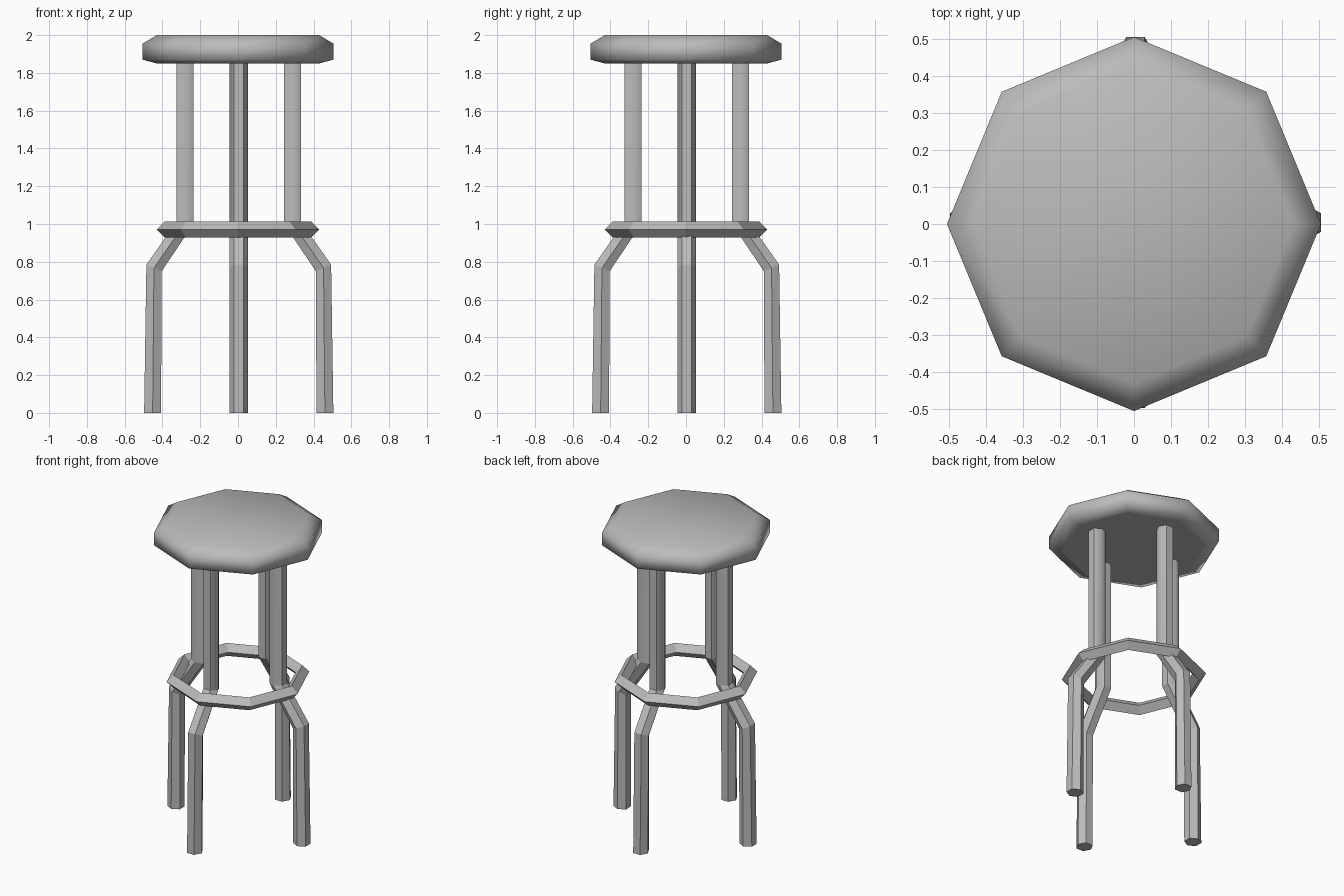
import bpy, bmesh
from math import sin, cos, pi
from mathutils import Matrix

cube = bpy.data.objects.get("Cube")
if cube:
    bpy.data.objects.remove(cube)

grey = bpy.data.materials.new("plain_grey")
grey.use_nodes = True
grey.diffuse_color = (0.5, 0.5, 0.5, 1)
grey.node_tree.nodes["Principled BSDF"].inputs["Base Color"].default_value = (0.5, 0.5, 0.5, 1)


def finish(name, bm):
    bmesh.ops.recalc_face_normals(bm, faces=bm.faces)
    mesh = bpy.data.meshes.new(name)
    bm.to_mesh(mesh)
    bm.free()
    mesh.materials.append(grey)
    obj = bpy.data.objects.new(name, mesh)
    bpy.context.collection.objects.link(obj)
    return obj


def bridge(bm, a, b):
    n = len(a)
    return [bm.faces.new((a[i], a[(i + 1) % n], b[(i + 1) % n], b[i])) for i in range(n)]


def octagon(bm, r, z):
    return [bm.verts.new((r * cos(i * pi / 4), r * sin(i * pi / 4), z)) for i in range(8)]


# Seat: cushioned octagon, soft all round with a flat underside
bm = bmesh.new()
rings = [octagon(bm, r, z) for r, z in [(0.43, 1.85), (0.505, 1.87), (0.505, 1.955), (0.43, 2.0)]]
for a, b in zip(rings, rings[1:]):
    bridge(bm, a, b)
bm.faces.new(rings[-1])
for f in bm.faces:
    f.smooth = True
under = bm.faces.new(rings[0])
for e in under.edges:
    e.smooth = False
finish("seat", bm)

# Footrest: octagonal ring with a diamond section
bm = bmesh.new()
rings = [octagon(bm, r, z) for r, z in [(0.43, 0.97), (0.388, 1.012), (0.346, 0.97), (0.388, 0.928)]]
for i in range(4):
    bridge(bm, rings[i], rings[(i + 1) % 4])
finish("footrest_ring", bm)

# Legs: bent hexagonal tubes; each station is centre radius, height, half depth, mitre
STATIONS = [(0.456, 0, 0.045, 0), (0.449, 0.767, 0.04, 0.018),
            (0.285, 1.005, 0.045, 0.006), (0.285, 1.86, 0.045, 0)]


def leg(name, angle):
    bm = bmesh.new()
    rings = []
    for r, z, depth, mitre in STATIONS:
        ring = []
        for i in range(6):
            s = round(sin(i * pi / 3) / sin(pi / 3))
            ring.append(bm.verts.new((r + depth * s, 0.05 * cos(i * pi / 3), z + mitre * s)))
        rings.append(ring)
    for a, b in zip(rings, rings[1:]):
        bridge(bm, a, b)
    bm.faces.new(rings[0])
    bm.faces.new(rings[-1])
    for f in bm.faces:
        f.smooth = True
    for e in bm.edges:
        e.smooth = False
    # the upper tube is softened along its two side edges
    for i in (0, 3):
        bm.edges.get((rings[2][i], rings[3][i])).smooth = True
    bm.transform(Matrix.Translation((0.004, 0.004, 0)) @ Matrix.Rotation(angle, 4, 'Z'))
    finish(name, bm)


for k, side in enumerate(("left", "back", "right", "front")):
    leg(side + "_leg", k * pi / 2)
